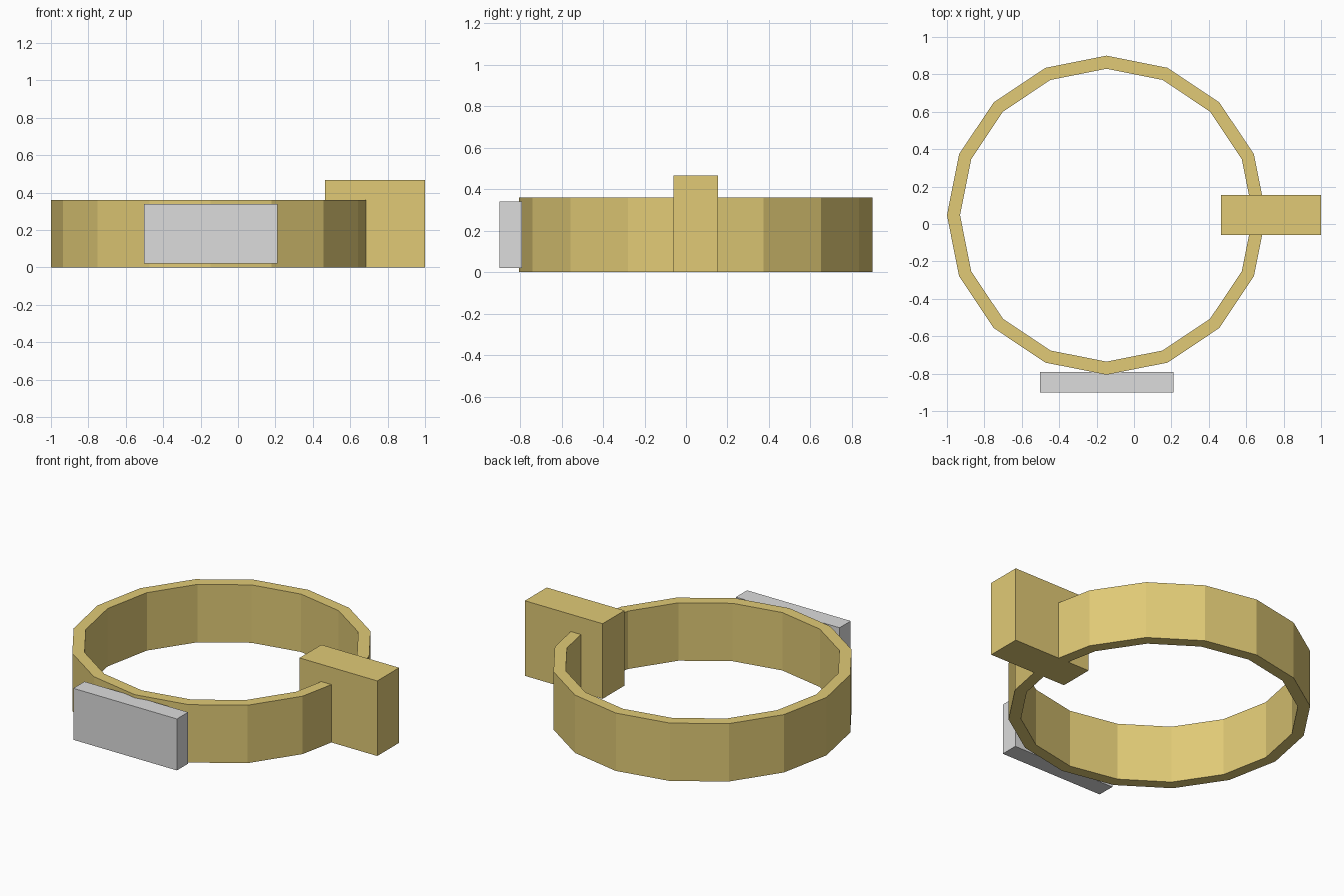
import bpy
import bmesh
import math

cube = bpy.data.objects.get("Cube")
if cube:
    bpy.data.objects.remove(cube, do_unlink=True)


def make_material(name, rgb):
    mat = bpy.data.materials.new(name)
    mat.use_nodes = True
    color = (*rgb, 1.0)
    mat.diffuse_color = color
    mat.node_tree.nodes["Principled BSDF"].inputs["Base Color"].default_value = color
    return mat


def add_object(name, bm, mat):
    bmesh.ops.recalc_face_normals(bm, faces=bm.faces)
    mesh = bpy.data.meshes.new(name)
    bm.to_mesh(mesh)
    bm.free()
    mesh.materials.append(mat)
    obj = bpy.data.objects.new(name, mesh)
    bpy.context.collection.objects.link(obj)
    return obj


def add_box(name, low, high, mat):
    bm = bmesh.new()
    bmesh.ops.create_cube(bm, size=1)
    for v in bm.verts:
        v.co = [(a + b) / 2 + c * (b - a) for a, b, c in zip(low, high, v.co)]
    return add_object(name, bm, mat)


def add_band(name, center, outer, inner, height, sides, mat):
    bm = bmesh.new()
    rings = []
    for i in range(sides):
        a = math.tau * i / sides
        rings.append([bm.verts.new((center[0] + r * math.cos(a),
                                    center[1] + r * math.sin(a), z))
                      for r, z in ((outer, 0), (outer, height),
                                   (inner, height), (inner, 0))])
    for i in range(sides):
        p, q = rings[i], rings[(i + 1) % sides]
        for j in range(4):
            k = (j + 1) % 4
            bm.faces.new((p[j], q[j], q[k], p[k]))
    return add_object(name, bm, mat)


gold = make_material("pale gold", (0.75, 0.59, 0.18))
silver = make_material("light grey", (0.72, 0.72, 0.72))

# Faceted band
add_band("band", (-0.147, 0.047), 0.853, 0.783, 0.36, 16, gold)

# Clasp block on the left side
add_box("clasp_block", (0.465, -0.06, 0), (1.0, 0.155, 0.467), gold)

# Front plate
add_box("front_plate", (-0.503, -0.9, 0.02), (0.21, -0.79, 0.34), silver)
